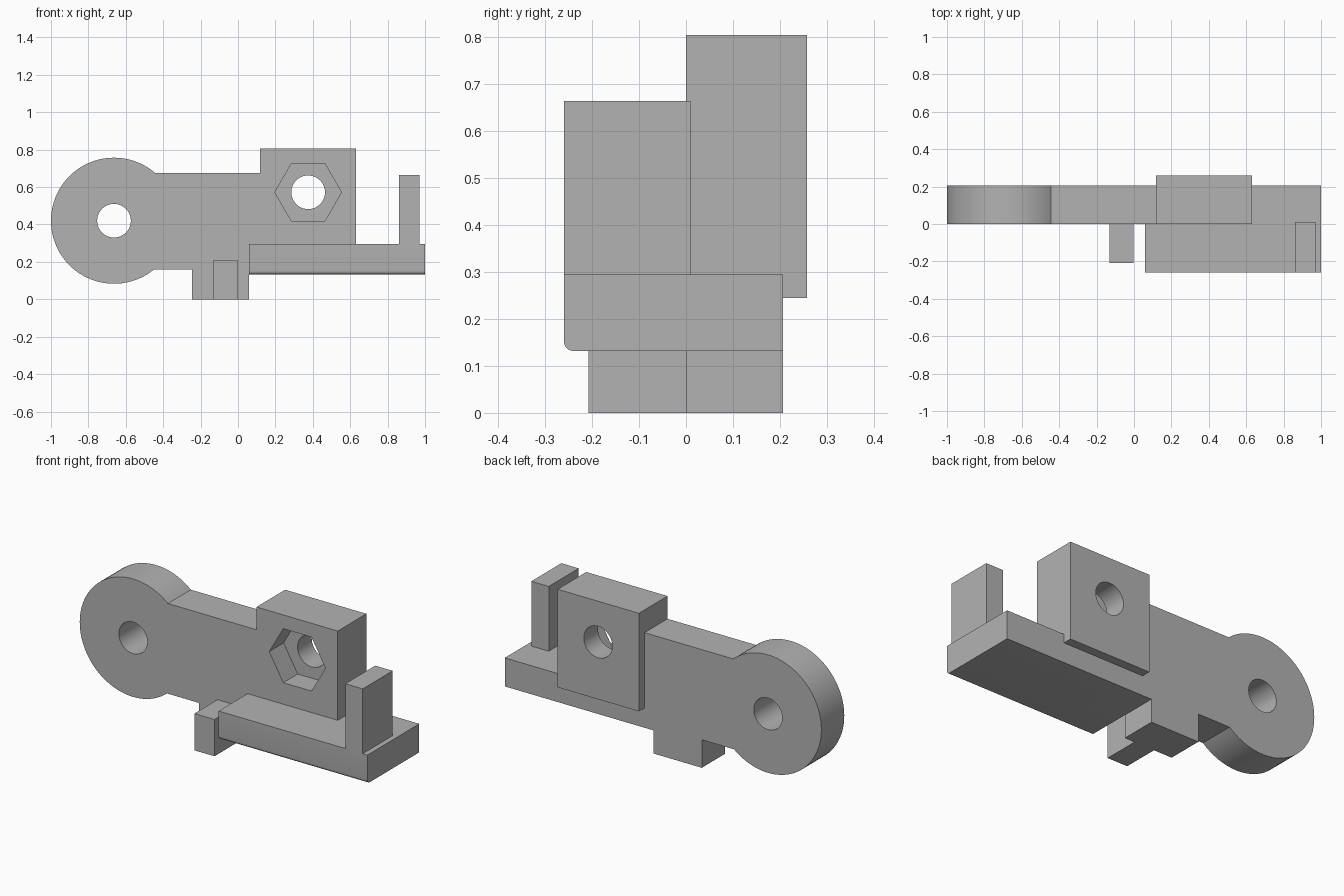
import bpy, bmesh
from math import sin, cos, asin, pi, radians

cube = bpy.data.objects.get("Cube")
if cube:
    bpy.data.objects.remove(cube, do_unlink=True)

grey = bpy.data.materials.new("plain grey")
grey.use_nodes = True
grey.diffuse_color = (0.45, 0.45, 0.45, 1)
bsdf = next(n for n in grey.node_tree.nodes if n.type == 'BSDF_PRINCIPLED')
bsdf.inputs["Base Color"].default_value = grey.diffuse_color


def prism(name, outline, y0, y1):
    """Solid made by pushing an (x, z) outline from y0 to y1."""
    bm = bmesh.new()
    face = bm.faces.new([bm.verts.new((x, y0, z)) for x, z in outline])
    out = bmesh.ops.extrude_face_region(bm, geom=[face])["geom"]
    moved = [v for v in out if isinstance(v, bmesh.types.BMVert)]
    bmesh.ops.translate(bm, verts=moved, vec=(0, y1 - y0, 0))
    bmesh.ops.recalc_face_normals(bm, faces=bm.faces)
    mesh = bpy.data.meshes.new(name)
    bm.to_mesh(mesh)
    bm.free()
    mesh.materials.append(grey)
    obj = bpy.data.objects.new(name, mesh)
    bpy.context.collection.objects.link(obj)
    return obj


def box(name, x0, x1, y0, y1, z0, z1):
    return prism(name, [(x0, z0), (x1, z0), (x1, z1), (x0, z1)], y0, y1)


def arc(cx, cz, r, a0, a1, n):
    return [(cx + r * cos(a0 + (a1 - a0) * i / n), cz + r * sin(a0 + (a1 - a0) * i / n))
            for i in range(n + 1)]


def drill(name, cx, cz, r, sides, y0, y1):
    return prism(name, arc(cx, cz, r, 0, 2 * pi, sides)[:-1], y0, y1)


def combine(target, tool, operation):
    mod = target.modifiers.new(operation.lower(), 'BOOLEAN')
    mod.operation, mod.solver, mod.object = operation, 'EXACT', tool
    bpy.context.view_layer.objects.active = target
    bpy.ops.object.modifier_apply(modifier=mod.name)
    bpy.data.objects.remove(tool, do_unlink=True)


# Arm: round eye, straight bar and square foot in one outline
eye_x, eye_z, eye_r = -0.663, 0.42, 0.337
bar_top, bar_bottom = 0.675, 0.16
start = asin((bar_top - eye_z) / eye_r)
end = 2 * pi + asin((bar_bottom - eye_z) / eye_r)
outline = arc(eye_x, eye_z, eye_r, start, end, 64)
outline += [(-0.245, bar_bottom), (-0.245, 0), (0.06, 0), (0.06, 0.2),
            (0.63, 0.2), (0.63, bar_top)]
bracket = prism("bracket", outline, 0, 0.207)

# Ledge with its lower front edge rounded
ledge = box("ledge", 0.06, 1, -0.26, 0.207, 0.132, 0.295)
bm = bmesh.new()
bm.from_mesh(ledge.data)
edge = [e for e in bm.edges if all(v.co.y < -0.25 and v.co.z < 0.14 for v in e.verts)]
bmesh.ops.bevel(bm, geom=edge, offset=0.02, segments=6, profile=0.5, affect='EDGES')
bm.to_mesh(ledge.data)
bm.free()

# Join the nut block, upright post and front tab
for part in (ledge,
             box("nut_block", 0.117, 0.63, 0, 0.258, 0.245, 0.805),
             box("post", 0.86, 0.97, -0.26, 0.01, 0.25, 0.665),
             box("front_tab", -0.13, -0.003, -0.208, 0.1, 0, 0.21)):
    combine(bracket, part, 'UNION')

# Eye hole, bolt hole and hexagonal nut pocket
for cutter in (drill("eye_hole", eye_x, eye_z, 0.09, 48, -0.1, 0.4),
               drill("bolt_hole", 0.375, 0.572, 0.09, 48, -0.1, 0.4),
               drill("nut_pocket", 0.375, 0.572, 0.178, 6, -0.1, 0.13)):
    combine(bracket, cutter, 'DIFFERENCE')

# Tidy flat areas and shade the curved walls smoothly
bm = bmesh.new()
bm.from_mesh(bracket.data)
bmesh.ops.remove_doubles(bm, verts=bm.verts, dist=0.0001)
bmesh.ops.dissolve_limit(bm, angle_limit=radians(0.5), verts=bm.verts, edges=bm.edges)
bm.to_mesh(bracket.data)
bm.free()
bpy.ops.object.select_all(action='DESELECT')
bracket.select_set(True)
bpy.context.view_layer.objects.active = bracket
bpy.ops.object.shade_smooth_by_angle(angle=radians(30))
